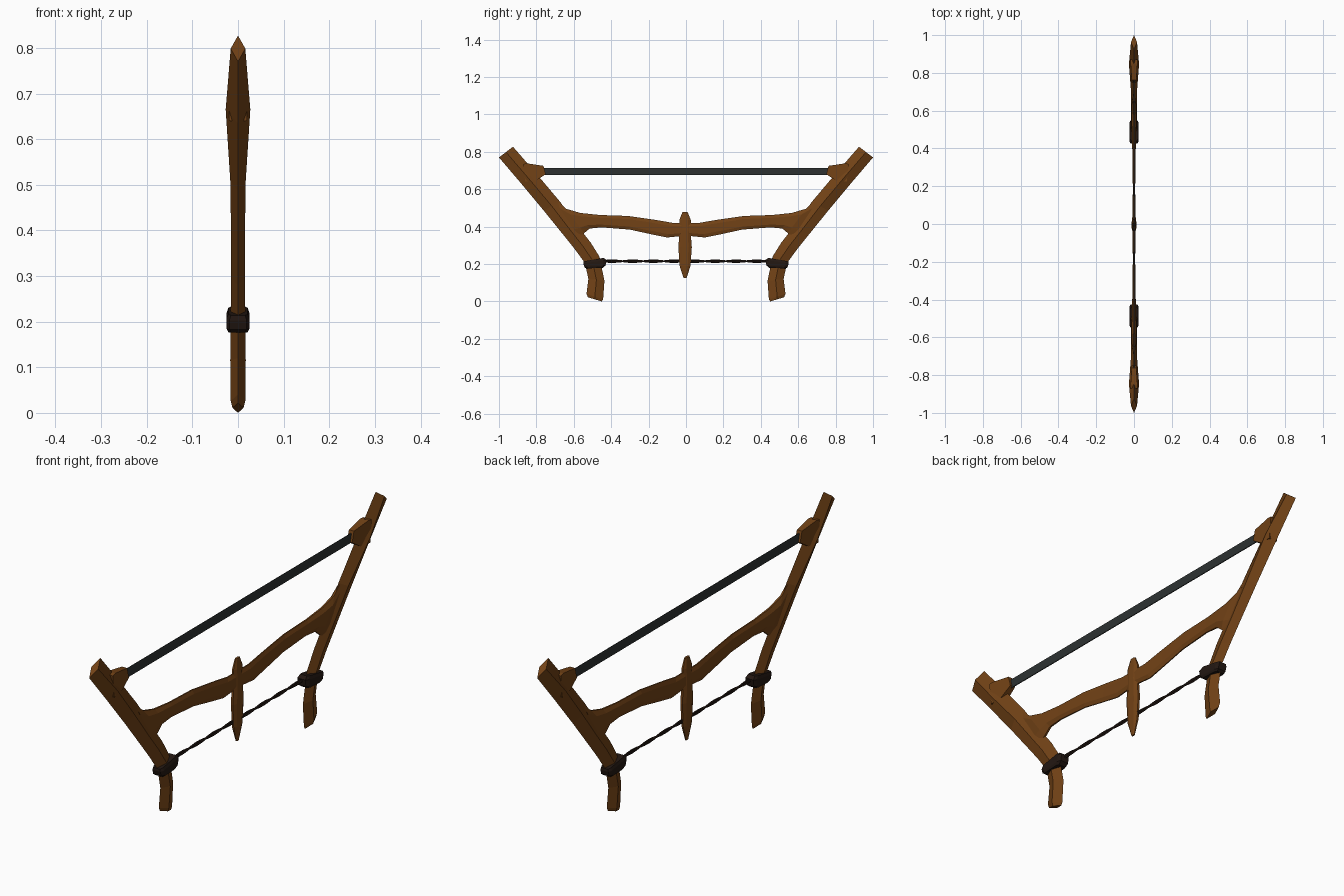
import bpy, bmesh, math
from mathutils import Vector

if "Cube" in bpy.data.objects:
    bpy.data.objects.remove(bpy.data.objects["Cube"])


def material(name, rgb):
    m = bpy.data.materials.new(name)
    m.diffuse_color = (*rgb, 1)
    m.use_nodes = True
    m.node_tree.nodes["Principled BSDF"].inputs["Base Color"].default_value = m.diffuse_color
    return m


WOOD = material("wood", (0.17, 0.055, 0.008))
STEEL = material("steel", (0.026, 0.031, 0.031))
CORD = material("cord", (0.017, 0.009, 0.006))


def finish(name, bm, mat, mirror=False):
    bmesh.ops.recalc_face_normals(bm, faces=bm.faces)
    me = bpy.data.meshes.new(name)
    bm.to_mesh(me)
    bm.free()
    me.materials.append(mat)
    ob = bpy.data.objects.new(name, me)
    bpy.context.collection.objects.link(ob)
    if mirror:
        mod = ob.modifiers.new("mirror", 'MIRROR')
        mod.use_axis = (False, True, False)
    return ob


def skin(bm, rings, caps=(True, True)):
    rings = [[bm.verts.new(p) for p in r] for r in rings]
    n = len(rings[0])
    for a, b in zip(rings, rings[1:]):
        for i in range(n):
            bm.faces.new((a[i], a[(i + 1) % n], b[(i + 1) % n], b[i]))
    if caps[0]:
        bm.faces.new(rings[0])
    if caps[1]:
        bm.faces.new(rings[-1])


def section(a, b, hx, flat, edge=0.0):
    """Ring between two (y, z) edge points: diamond, or flat-sided with given edge width."""
    A, B = Vector((0, *a)), Vector((0, *b))
    X = Vector((hx, 0, 0))
    half = [A.lerp(B, 0.5)] if flat == 0 else [A.lerp(B, 0.5 - flat / 2), A.lerp(B, 0.5 + flat / 2)]
    top, bot = ([A], [B]) if edge == 0 else ([A - X * edge, A + X * edge], [B + X * edge, B - X * edge])
    return top + [p + X for p in half] + bot + [p - X for p in reversed(half)]


def loft(name, stations, mat, flat=0, edge=0.0, mirror=True, caps=(True, True)):
    bm = bmesh.new()
    skin(bm, [section(a, b, hx, flat, edge) for a, b, hx in stations], caps)
    return finish(name, bm, mat, mirror)


# Curved side arms: outer edge, inner edge, half thickness
loft("side_arm", [
    ((1.0, .77), (.925, .827), .016),
    ((.885, .635), (.81, .695), .027),
    ((.76, .485), (.675, .535), .017),
    ((.655, .355), (.58, .405), .015),
    ((.595, .28), (.51, .315), .015),
    ((.54, .205), (.463, .24), .016),
    ((.522, .12), (.436, .11), .017),
    ((.532, .04), (.443, .012), .016),
    ((.524, .022), (.45, 0), .012)], WOOD)

# Cross bar flaring into the arms: top edge, bottom edge, half thickness
loft("stretcher", [
    ((0, .42), (0, .352), .010),
    ((.07, .42), (.10, .342), .008),
    ((.17, .437), (.19, .36), .006),
    ((.31, .457), (.30, .384), .008),
    ((.46, .462), (.45, .396), .010),
    ((.565, .473), (.515, .39), .013),
    ((.64, .495), (.545, .365), .014),
    ((.70, .545), (.585, .335), .008)], WOOD, flat=.55, edge=.3, caps=(False, True))

# Blade holder blocks
bm = bmesh.new()
outline = [(.87, .735), (.85, .738), (.762, .725), (.75, .68), (.80, .647), (.86, .64)]
thick = [.02, .018, .012, .012, .016, .02]
skin(bm, [[(s * t, y, z) for (y, z), t in zip(outline, thick)] for s in (-1, 1)])
finish("blade_holder", bm, WOOD, True)

# Blade
loft("blade", [((y, .714), (y, .675), .003) for y in (-.79, .79)], STEEL, flat=.8, edge=.6, mirror=False)

# Tightening toggle
loft("toggle", [((-.005 - w, z), (-.005 + w, z), hx) for z, w, hx in [
    (.477, .014, .005), (.435, .031, .010), (.38, .029, .012), (.29, .036, .012),
    (.19, .029, .010), (.125, .008, .004)]], WOOD, flat=.5, edge=.4, mirror=False)

# Cord wrapped around each arm
loft("cord_wrap", [
    ((.548, .214), (.44, .233), .021),
    ((.549, .203), (.425, .222), .025),
    ((.543, .183), (.43, .192), .025),
    ((.533, .176), (.445, .180), .021)], CORD, flat=.75, edge=.75)

# Two twisted strands between the wraps
bm = bmesh.new()
STEPS, R = 32, .005
for phase in (0, math.pi):
    rings = []
    for i in range(STEPS + 1):
        y = -.45 + .9 * i / STEPS
        a = phase + i * .8
        cx, cz = .002 * math.cos(a), .215 + .0045 * math.sin(a)
        rings.append([(cx + R * .7 * math.cos(k * math.tau / 5), y, cz + R * math.sin(k * math.tau / 5))
                      for k in range(5)])
    skin(bm, rings)
finish("twisted_cord", bm, CORD)
